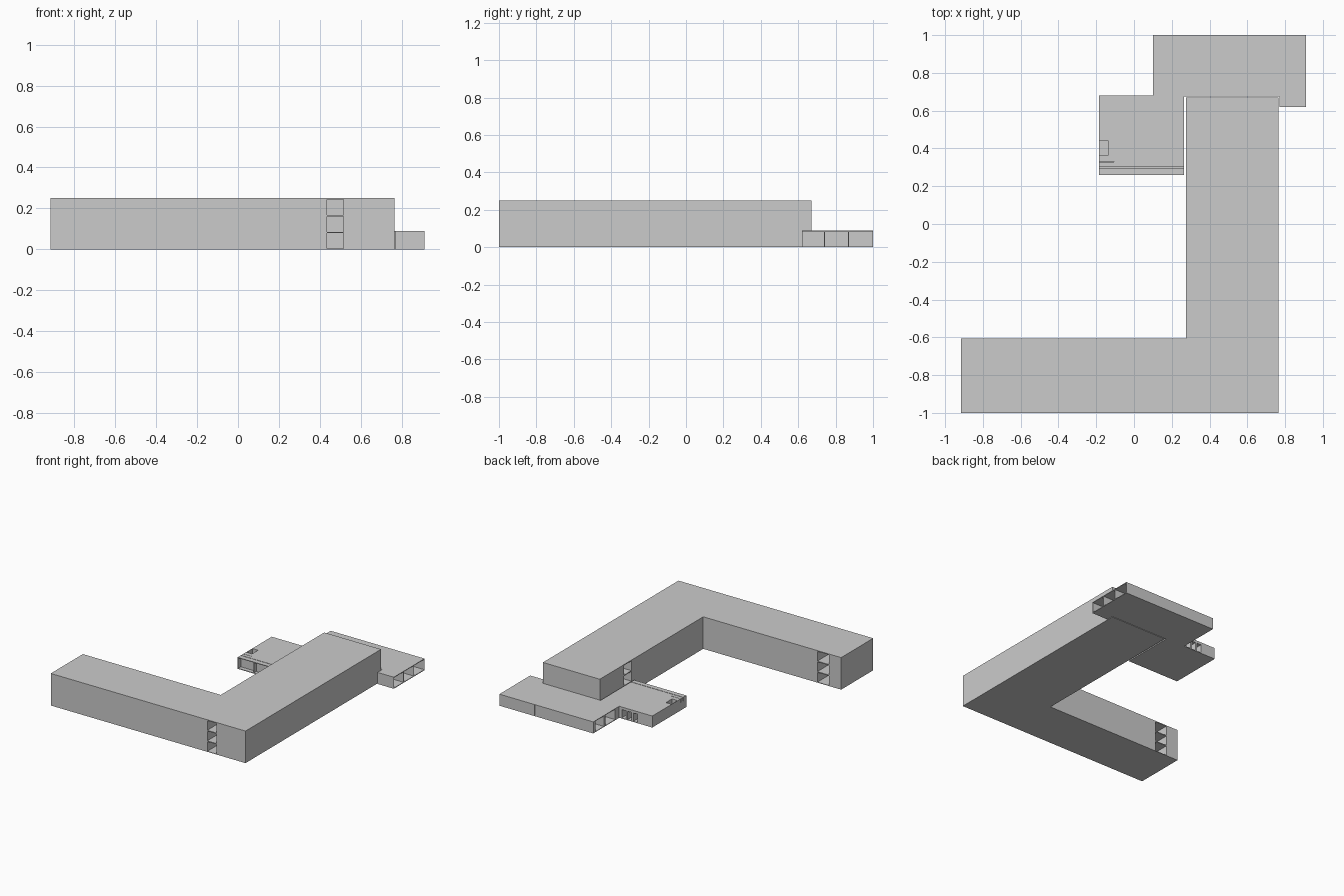
import bpy, bmesh

if "Cube" in bpy.data.objects:
    bpy.data.objects.remove(bpy.data.objects["Cube"])


def prism(name, outline, z0, z1):
    """Extrude a flat outline between two heights."""
    bm = bmesh.new()
    face = bm.faces.new([bm.verts.new((x, y, z0)) for x, y in outline])
    top = bmesh.ops.extrude_face_region(bm, geom=[face])["geom"]
    for v in top:
        if isinstance(v, bmesh.types.BMVert):
            v.co.z = z1
    bmesh.ops.recalc_face_normals(bm, faces=bm.faces)
    me = bpy.data.meshes.new(name)
    bm.to_mesh(me)
    bm.free()
    ob = bpy.data.objects.new(name, me)
    bpy.context.collection.objects.link(ob)
    return ob


def carve(target, name, boxes):
    """Cut box-shaped recesses (x0, x1, y0, y1, z0, z1) out of a block."""
    bm = bmesh.new()
    for x0, x1, y0, y1, z0, z1 in boxes:
        geom = bmesh.ops.create_cube(bm, size=1)["verts"]
        for v in geom:
            v.co.x = x1 if v.co.x > 0 else x0
            v.co.y = y1 if v.co.y > 0 else y0
            v.co.z = z1 if v.co.z > 0 else z0
    me = bpy.data.meshes.new(name)
    bm.to_mesh(me)
    bm.free()
    cutter = bpy.data.objects.new(name, me)
    bpy.context.collection.objects.link(cutter)
    mod = target.modifiers.new("recesses", "BOOLEAN")
    mod.operation, mod.object, mod.solver = "DIFFERENCE", cutter, "EXACT"
    bpy.context.view_layer.objects.active = target
    bpy.ops.object.modifier_apply(modifier=mod.name)
    bpy.data.objects.remove(cutter, do_unlink=True)


# L-shaped three-storey block
main = prism("main_block", [(-0.915, -1), (0.765, -1), (0.765, 0.67), (0.275, 0.67),
                            (0.275, -0.605), (-0.915, -0.605)], 0, 0.25)

# open stair and corridor bays on each storey
cuts = []
for z0 in (0.004, 0.086, 0.168):
    z1 = z0 + 0.075
    cuts += [(0.435, 0.515, -1.1, -0.85, z0, z1),
             (-0.81, -0.71, -0.75, -0.5, z0, z1),
             (0.2, 0.42, 0.28, 0.37, z0, z1)]
# narrow joints in the north end wall
cuts += [(x - 0.001, x + 0.001, 0.665, 0.7, 0.1, 0.245) for x in (0.44, 0.605)]
carve(main, "main_cutter", cuts)

# single-storey wing wrapped round the north end
low = prism("low_wing", [(-0.185, 0.26), (0.265, 0.26), (0.265, 0.675), (0.77, 0.675),
                         (0.77, 0.62), (0.91, 0.62), (0.91, 1), (0.10, 1),
                         (0.10, 0.68), (-0.185, 0.68)], 0, 0.09)
F, C = 0.005, 0.085
cuts = []
# rooms open to the east
for y0, y1 in ((0.624, 0.739), (0.744, 0.866), (0.871, 0.996)):
    cuts.append((0.78, 1.0, y0, y1, F, C))
# rooms open to the south
for x0, x1 in ((-0.18, -0.05), (-0.045, 0.1), (0.105, 0.26)):
    cuts.append((x0, x1, 0.2, 0.292, F, C))
# rooms open to the west and doors to the north
for y0, y1 in ((0.73, 0.85), (0.87, 0.97)):
    cuts.append((0.0, 0.2, y0, y1, F, C))
for x in (0.06, 0.01, -0.04):
    cuts.append((x - 0.018, x + 0.018, 0.6, 0.75, F, 0.07))
# roof notch, roof slots and joints in the north wall
cuts += [(-0.182, -0.135, 0.365, 0.44, F, 0.2),
         (-0.2, 0.3, 0.297, 0.301, 0.06, 0.2),
         (-0.2, -0.105, 0.328, 0.331, 0.06, 0.2)]
cuts += [(x - 0.001, x + 0.001, 0.996, 1.1, F, C) for x in (0.257, 0.605)]
carve(low, "low_cutter", cuts)
